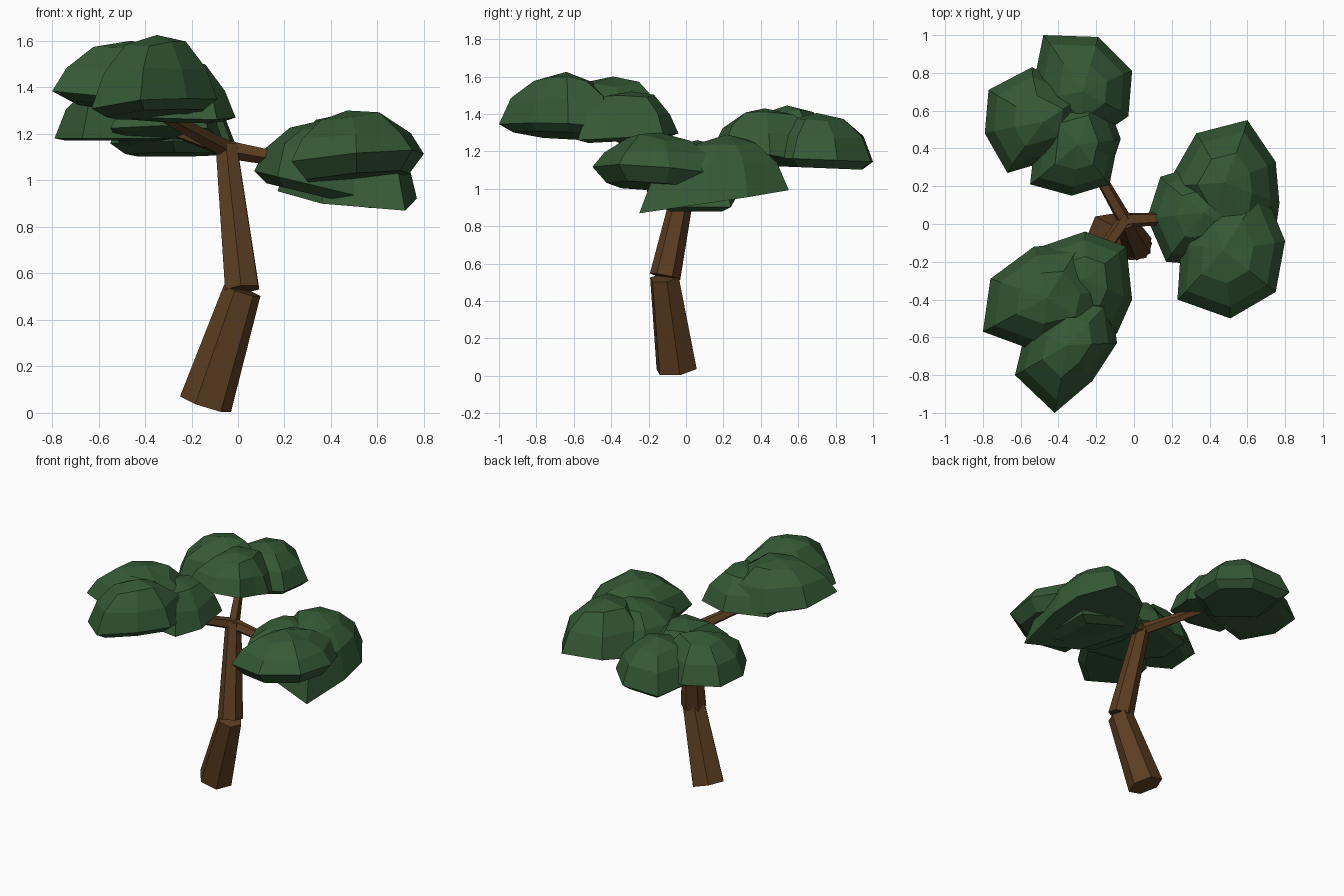
import bpy, bmesh, random
from mathutils import Vector, Matrix
from math import radians

if "Cube" in bpy.data.objects:
    bpy.data.objects.remove(bpy.data.objects["Cube"])

random.seed(4)


def material(name, rgb):
    m = bpy.data.materials.new(name)
    m.diffuse_color = (*rgb, 1)
    m.use_nodes = True
    m.node_tree.nodes["Principled BSDF"].inputs["Base Color"].default_value = m.diffuse_color
    return m


BARK = material("bark brown", (0.107, 0.047, 0.015))
LEAF = material("leaf green", (0.035, 0.1, 0.036))


def finish(bm, name, mat):
    bmesh.ops.recalc_face_normals(bm, faces=bm.faces)
    me = bpy.data.meshes.new(name)
    bm.to_mesh(me)
    bm.free()
    me.materials.append(mat)
    ob = bpy.data.objects.new(name, me)
    bpy.context.collection.objects.link(ob)
    return ob


def limb(name, start, end, r1, r2, sides=6):
    """Tapered straight prism between two points."""
    a, b = Vector(start), Vector(end)
    bm = bmesh.new()
    bmesh.ops.create_cone(bm, cap_ends=True, segments=sides, radius1=r1,
                          radius2=r2, depth=(b - a).length,
                          matrix=Matrix.Rotation(radians(30), 4, 'Z'))
    ob = finish(bm, name, BARK)
    ob.rotation_mode = 'QUATERNION'
    ob.rotation_quaternion = (b - a).to_track_quat('Z', 'Y')
    ob.location = (a + b) / 2


def leaf_clump(name, outline, base, slope, top, peak, drop=0.0):
    """Faceted dome over a plan outline; tilted, optionally undercut underside."""
    n = len(outline)
    pts = [Vector(p) for p in outline]
    c = sum(pts, Vector((0, 0))) / n
    peak = Vector(peak)
    bm = bmesh.new()
    rings = []
    for scale, lift in ((0.78, -1), (1, 0), (0.82, 0.52), (0.48, 0.87)):
        ring = []
        for p in pts:
            up = max(lift, 0)
            mid = c.lerp(peak, up)
            q = mid + (p - mid) * scale
            floor = base + (p - c).dot(Vector(slope))
            z = floor + (top - floor) * up
            if lift < 0:
                z = base + (q - c).dot(Vector(slope)) - drop
            elif lift > 0:
                z += random.uniform(-0.02, 0.015)
            ring.append(bm.verts.new((q.x, q.y, z)))
        rings.append(ring)
    apex = bm.verts.new((peak.x, peak.y, top))
    under = bm.verts.new((c.x, c.y, base - drop))
    for i in range(n):
        j = (i + 1) % n
        for lo, hi in zip(rings, rings[1:]):
            bm.faces.new((lo[i], lo[j], hi[j], hi[i]))
        bm.faces.new((rings[-1][i], rings[-1][j], apex))
        bm.faces.new((rings[0][j], rings[0][i], under))
    finish(bm, name, LEAF)


# Bent trunk in two segments
limb("trunk_lower", (-0.14, -0.05, 0.036), (0.018, -0.115, 0.525), 0.116, 0.083)
limb("trunk_upper", (0.018, -0.112, 0.53), (-0.05, 0.02, 1.15), 0.083, 0.052)

# Three branches
FORK = (-0.05, 0.02, 1.135)
limb("branch_front", FORK, (-0.4, -0.48, 1.32), 0.04, 0.025, 5)
limb("branch_back", FORK, (-0.3, 0.46, 1.22), 0.04, 0.025, 5)
limb("branch_right", FORK, (0.38, 0.04, 1.055), 0.042, 0.025, 5)

# Front left foliage (highest)
leaf_clump("front_leaves_outer",
           [(-0.09, -0.63), (-0.22, -0.83), (-0.42, -1.0), (-0.63, -0.8),
            (-0.57, -0.55), (-0.36, -0.34), (-0.12, -0.4)],
           1.325, (0.1, -0.08), 1.625, (-0.35, -0.64), 0.04)
leaf_clump("front_leaves_left",
           [(-0.8, -0.57), (-0.76, -0.29), (-0.53, -0.12), (-0.28, -0.1),
            (-0.1, -0.35), (-0.16, -0.6), (-0.5, -0.68)],
           1.33, (-0.12, -0.06), 1.60, (-0.46, -0.39), 0.03)
leaf_clump("front_leaves_inner",
           [(-0.55, -0.14), (-0.26, -0.04), (-0.04, -0.12), (-0.01, -0.4),
            (-0.09, -0.58), (-0.35, -0.55), (-0.55, -0.35)],
           1.28, (-0.02, 0.06), 1.52, (-0.26, -0.29), 0.02)

# Back left foliage
leaf_clump("back_leaves_outer",
           [(-0.48, 1.0), (-0.19, 0.99), (-0.01, 0.81), (-0.03, 0.57),
            (-0.28, 0.4), (-0.55, 0.65)],
           1.155, (0, -0.04), 1.405, (-0.27, 0.7), 0.045)
leaf_clump("back_leaves_left",
           [(-0.67, 0.27), (-0.79, 0.48), (-0.77, 0.71), (-0.54, 0.83),
            (-0.25, 0.68), (-0.3, 0.38)],
           1.18, (0, 0), 1.445, (-0.48, 0.54), 0.01)
leaf_clump("back_leaves_inner",
           [(-0.55, 0.21), (-0.33, 0.15), (-0.13, 0.21), (-0.1, 0.36),
            (-0.07, 0.45), (-0.18, 0.75), (-0.5, 0.66)],
           1.19, (0, -0.18), 1.43, (-0.3, 0.42), 0.01)

# Right foliage (lowest)
leaf_clump("right_leaves_back",
           [(0.33, 0.48), (0.6, 0.55), (0.75, 0.33), (0.77, 0.11),
            (0.72, -0.25), (0.36, -0.12), (0.17, 0.2)],
           0.94, (-0.03, 0.15), 1.29, (0.48, 0.22))
leaf_clump("right_leaves_front",
           [(0.8, -0.09), (0.75, -0.36), (0.51, -0.5), (0.23, -0.4),
            (0.25, -0.1), (0.38, 0.16), (0.68, 0.2)],
           1.09, (0.1, -0.08), 1.30, (0.47, -0.14), 0.08)
leaf_clump("right_leaves_inner",
           [(0.14, 0.25), (0.27, 0.29), (0.64, 0.24), (0.64, -0.12),
            (0.29, -0.21), (0.17, -0.2), (0.07, 0.03)],
           0.98, (-0.24, 0), 1.26, (0.37, 0.06), 0.04)
